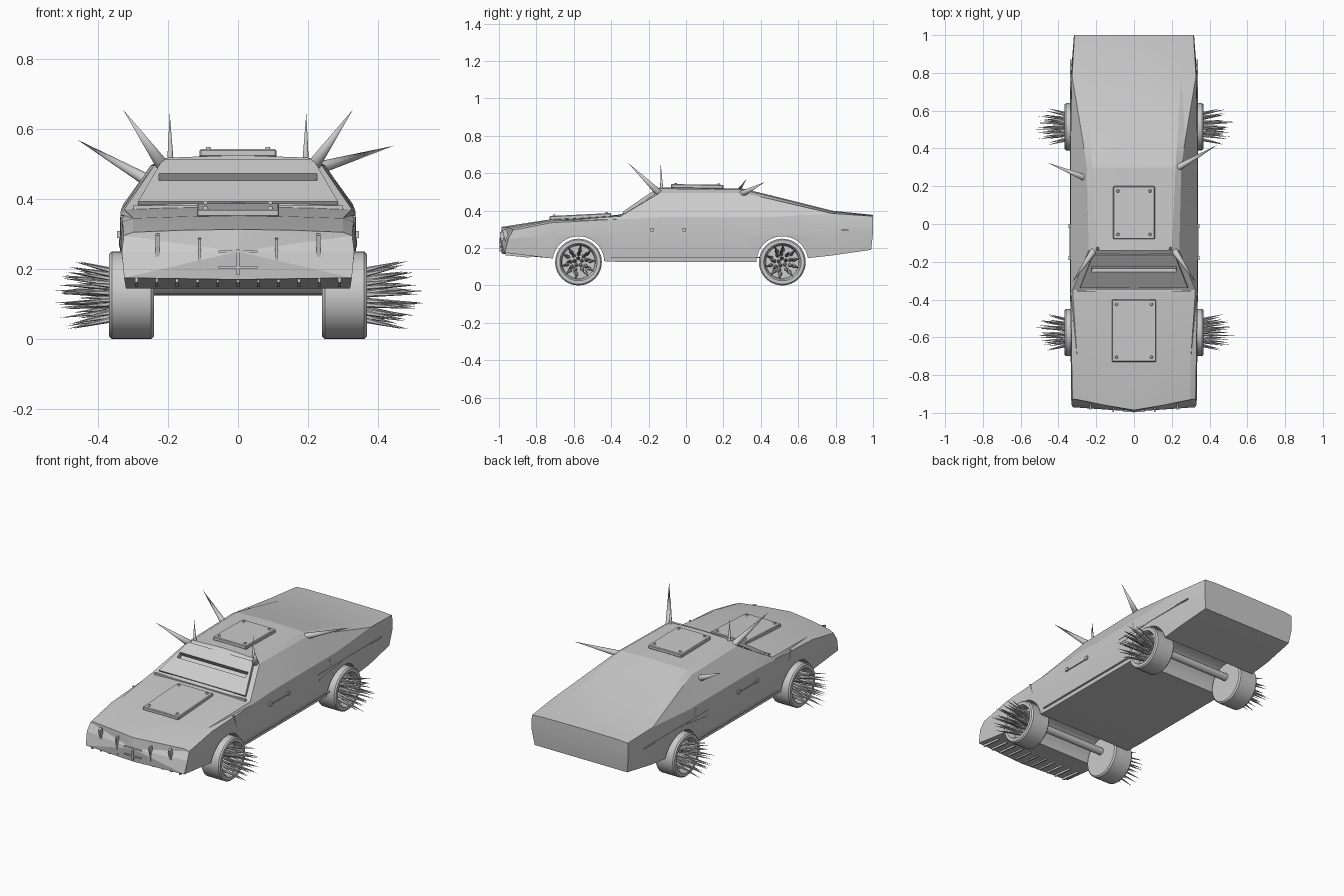
import bpy, bmesh, math, random
from mathutils import Vector, Matrix

if "Cube" in bpy.data.objects:
    bpy.data.objects.remove(bpy.data.objects["Cube"])

random.seed(4)


def finish(name, bm, smooth=None):
    bmesh.ops.recalc_face_normals(bm, faces=bm.faces)
    me = bpy.data.meshes.new(name)
    bm.to_mesh(me)
    bm.free()
    ob = bpy.data.objects.new(name, me)
    bpy.context.collection.objects.link(ob)
    if smooth:
        bpy.ops.object.select_all(action='DESELECT')
        ob.select_set(True)
        bpy.context.view_layer.objects.active = ob
        bpy.ops.object.shade_smooth_by_angle(angle=math.radians(smooth))
    return ob


def add_box(bm, c, s, rot=(0, 0, 0)):
    m = Matrix.Translation(c)
    for ax, a in zip('XYZ', rot):
        m = m @ Matrix.Rotation(a, 4, ax)
    bmesh.ops.create_cube(bm, size=1, matrix=m @ Matrix.Diagonal((*s, 1)))


def add_cone(bm, a, b, r1, r2=0.0, seg=8):
    a, b = Vector(a), Vector(b)
    d = b - a
    m = Matrix.Translation((a + b) / 2) @ d.to_track_quat('Z', 'Y').to_matrix().to_4x4()
    bmesh.ops.create_cone(bm, cap_ends=True, segments=seg, radius1=r1, radius2=r2,
                          depth=d.length, matrix=m)


def cut(ob, cutter):
    md = ob.modifiers.new('cut', 'BOOLEAN')
    md.operation, md.object, md.solver = 'DIFFERENCE', cutter, 'EXACT'
    cutter.hide_render = True
    cutter.hide_viewport = True


# Body shell: half cross-sections (x, z, optional y shift) lofted from nose to tail
sections = [
    (-.97, [(0, .17, -.015), (.325, .175), (.332, .25, .02), (.326, .295, .045),
            (.30, .305, .04), (.15, .311, .01), (0, .313, -.015)]),
    (-.72, [(0, .145), (.32, .145), (.335, .27), (.33, .335), (.30, .345), (.15, .35), (0, .354)]),
    (-.35, [(0, .125), (.32, .125), (.338, .27), (.335, .355), (.325, .37), (.2, .375), (0, .378)]),
    (-.14, [(0, .125), (.32, .125), (.338, .27), (.335, .365), (.24, .495), (.2, .518), (0, .525)]),
    (.30, [(0, .125), (.32, .125), (.338, .27), (.335, .365), (.25, .495), (.22, .512), (0, .518)]),
    (.45, [(0, .125), (.32, .125), (.338, .27), (.335, .365), (.272, .462), (.23, .477), (0, .483)]),
    (.78, [(0, .16), (.32, .16), (.335, .28), (.332, .36), (.328, .385), (.25, .395), (0, .40)]),
    (1.0, [(0, .19, -.01), (.305, .19, -.01), (.318, .28), (.318, .35), (.315, .37),
           (.25, .375), (0, .377)]),
]
bm = bmesh.new()
rings = []
for y, pts in sections:
    loop = [(p[0], y + (p[2] if len(p) > 2 else 0), p[1]) for p in pts]
    loop += [(-x, yy, z) for x, yy, z in loop[-2:0:-1]]
    rings.append([bm.verts.new(p) for p in loop])
n = len(rings[0])
for r, s in zip(rings, rings[1:]):
    for i in range(n):
        bm.faces.new((r[i], r[(i + 1) % n], s[(i + 1) % n], s[i]))
for ring, tip in ((rings[0], (0, -.993, .25)), (rings[-1], (0, 1, .28))):
    c = bm.verts.new(tip)
    for i in range(n):
        bm.faces.new((ring[i], ring[(i + 1) % n], c))
bmesh.ops.triangulate(bm, faces=[f for f in bm.faces if len(f.verts) == 4])
body = finish('car_body', bm, 12)

# Wheel arches cut through the body
WHEELS = (-.575, .515)
for y in WHEELS:
    bm = bmesh.new()
    add_cone(bm, (-.5, y, .125), (.5, y, .125), .138, .138, 40)
    cut(body, finish('wheel_arch_cutter', bm))

# Windscreen armour with a viewing slit
slope = math.atan2(.145, .21)
nrm = Vector((0, -math.sin(slope), math.cos(slope)))
bm = bmesh.new()
quad = [Vector((x, y, .377 + (y + .35) * .69)) for x, y in
        ((-.285, -.335), (.285, -.335), (.215, -.16), (-.215, -.16))]
low = [bm.verts.new(p - nrm * .012) for p in quad]
top = [bm.verts.new(p + nrm * .007) for p in quad]
bm.faces.new(low)
bm.faces.new(top)
for i in range(4):
    bm.faces.new((low[i], low[(i + 1) % 4], top[(i + 1) % 4], top[i]))
plate = finish('windscreen_armour', bm)
bm = bmesh.new()
add_box(bm, (0, -.235, .457), (.45, .035, .05), (slope, 0, 0))
slit = finish('slit_cutter', bm)
cut(body, slit)
cut(plate, slit)

# Bolted plates on roof and bonnet
def bolted_plate(name, c, w, l, tilt):
    bm = bmesh.new()
    add_box(bm, c, (w, l, .022), (tilt, 0, 0))
    bmesh.ops.bevel(bm, geom=bm.edges[:], offset=.004, segments=1, affect='EDGES')
    for sx in (-1, 1):
        for sy in (-1, 1):
            dy = sy * (l / 2 - .025)
            p = Vector(c) + Vector((sx * (w / 2 - .025), dy, .009 + dy * math.sin(tilt)))
            add_cone(bm, p, p + Vector((0, 0, .009)), .009, .006, 10)
    finish(name, bm)

bolted_plate('roof_plate', (0, .06, .529), .22, .28, -.015)
bolted_plate('bonnet_plate', (0, -.565, .368), .235, .33, .05)

# Wheels: lathed tyre with recessed hub, hub spikes
tyre = [(.24, .0), (.24, .117), (.248, .125), (.36, .125), (.368, .118),
        (.368, .1), (.355, .092), (.325, .088), (.325, 0)]
for y in WHEELS:
    for side in (-1, 1):
        tag = ('front' if y < 0 else 'rear') + ('_left' if side < 0 else '_right')
        bm = bmesh.new()
        vs = [bm.verts.new((side * x, y, .125 + r)) for x, r in tyre]
        es = [bm.edges.new(e) for e in zip(vs, vs[1:])]
        bmesh.ops.spin(bm, geom=vs + es, cent=(0, y, .125), axis=(1, 0, 0),
                       angle=2 * math.pi, steps=40)
        bmesh.ops.remove_doubles(bm, verts=bm.verts, dist=1e-4)
        finish(tag + '_wheel', bm, 30)
        bm = bmesh.new()
        for count, r0, r1, xt in ((10, .062, .098, .475), (9, .042, .066, .50), (5, .02, .03, .52)):
            for i in range(count):
                a = 2 * math.pi * (i + .3) / count + random.uniform(-.12, .12)
                ca, sa = math.cos(a), math.sin(a)
                t = xt + random.uniform(-.025, .015)
                add_cone(bm, (side * .322, y + r0 * ca, .125 + r0 * sa),
                         (side * t, y + r1 * ca, .125 + r1 * sa), .011, 0, 6)
        finish(tag + '_hub_spikes', bm)

# Axles
bm = bmesh.new()
for y in WHEELS:
    add_cone(bm, (-.25, y, .155), (.25, y, .155), .022, .022, 12)
finish('axles', bm)

# Large spikes around the cabin
bm = bmesh.new()
for s in (-1, 1):
    add_cone(bm, (s * .215, -.145, .495), (s * .328, -.31, .655), .019, 0, 10)
    add_cone(bm, (s * .193, -.13, .51), (s * .195, -.135, .645), .009, 0, 10)
add_cone(bm, (-.262, .245, .455), (-.46, .325, .57), .018, 0, 10)
add_cone(bm, (.235, .30, .49), (.445, .42, .552), .018, 0, 10)
finish('cabin_spikes', bm, 40)

# Nose guards, grille slats and lower teeth
bm = bmesh.new()
for s in (-1, 1):
    add_box(bm, (s * .11, -.974, .235), (.008, .03, .105), (.12, 0, 0))
    add_box(bm, (s * .23, -.957, .245), (.012, .024, .11), (.25, 0, 0))
add_box(bm, (0, -.99, .22), (.008, .014, .075))
for z in (.205, .25):
    add_box(bm, (0, -.985, z), (.11, .018, .007))
finish('nose_guards', bm)
bm = bmesh.new()
for i in range(11):
    add_box(bm, ((i - 5) * .058, -.90, .163), (.008, .13, .016), (-.1, 0, 0))
finish('lower_nose_ribs', bm)

# Side mouldings, seams and door handles
bm = bmesh.new()
for s in (-1, 1):
    add_box(bm, (s * .335, .57, .295), (.008, .60, .006))
    add_box(bm, (s * .335, .40, .278), (.009, .24, .005), (.12, 0, 0))
    add_box(bm, (s * .331, -.50, .31), (.01, .006, .09), (.3, 0, 0))
    add_box(bm, (s * .333, .40, .30), (.009, .006, .10), (.3, 0, 0))
    add_box(bm, (s * .325, .0, .15), (.012, .80, .006))
    add_box(bm, (s * .338, -.10, .292), (.008, .17, .004))
    for y in (-.18, -.01):
        add_box(bm, (s * .339, y, .298), (.014, .02, .02))
finish('side_trim', bm)

# Bonnet rear lip
bm = bmesh.new()
add_box(bm, (0, -.355, .376), (.60, .012, .012))
finish('bonnet_lip', bm)
